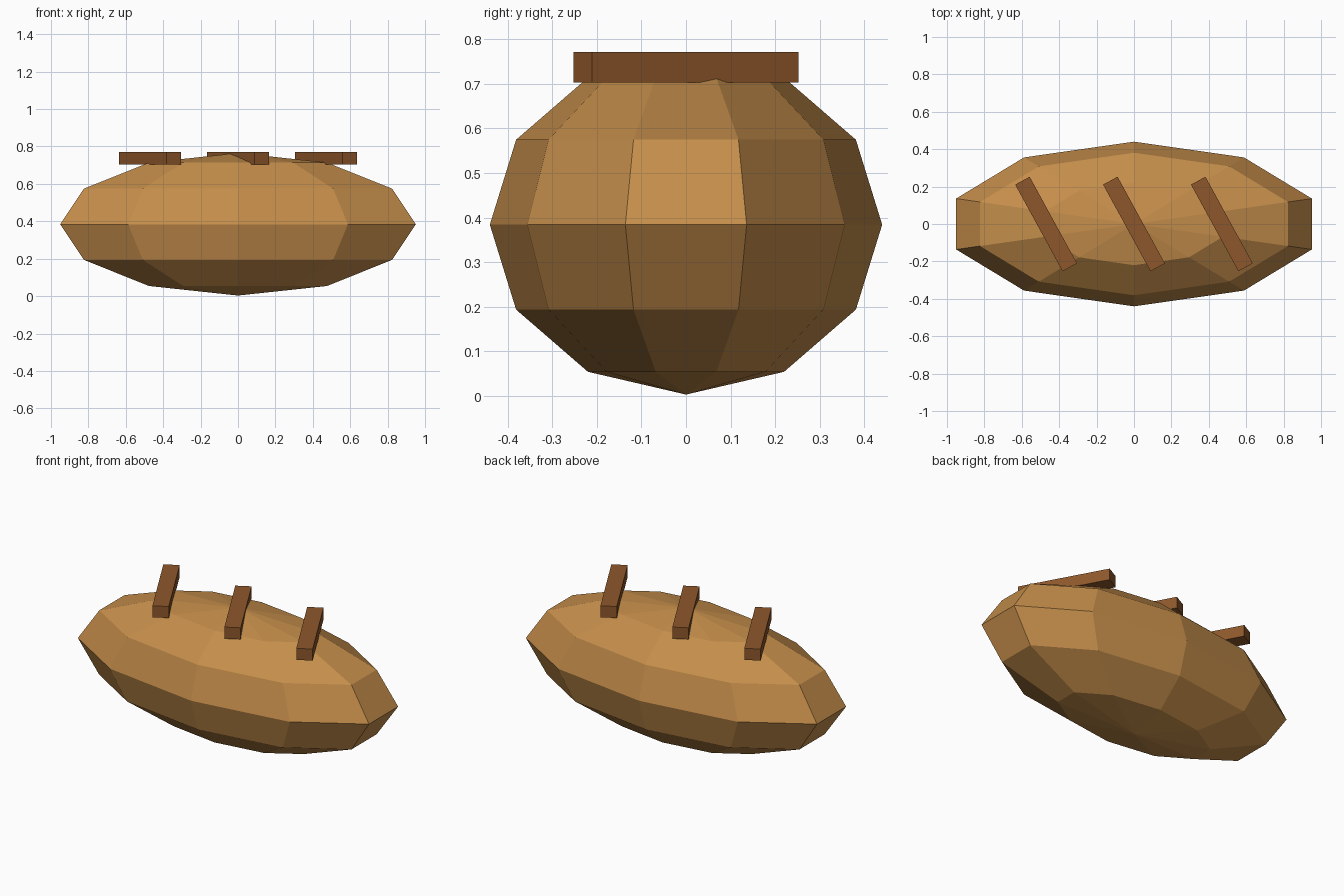
import bpy
from math import radians

if "Cube" in bpy.data.objects:
    bpy.data.objects.remove(bpy.data.objects["Cube"])


def material(name, color):
    m = bpy.data.materials.new(name)
    m.diffuse_color = (*color, 1)
    m.use_nodes = True
    m.node_tree.nodes["Principled BSDF"].inputs["Base Color"].default_value = m.diffuse_color
    return m


crust = material("crust", (0.56, 0.27, 0.07))
dark_crust = material("dark_crust", (0.27, 0.096, 0.024))

# Loaf: low-poly squashed sphere
bpy.ops.mesh.primitive_uv_sphere_add(segments=10, ring_count=6, radius=1, location=(0, 0, 0.384))
loaf = bpy.context.object
loaf.name = "loaf"
loaf.scale = (1, 0.44, 0.381)
loaf.data.materials.append(crust)

# Slanted score marks across the top
for i, x in enumerate((-0.47, 0, 0.47)):
    bpy.ops.mesh.primitive_cube_add(size=1, location=(x, 0, 0.737), rotation=(0, 0, radians(28.65)))
    score = bpy.context.object
    score.name = f"score_mark_{i + 1}"
    score.scale = (0.088, 0.528, 0.068)
    score.data.materials.append(dark_crust)
